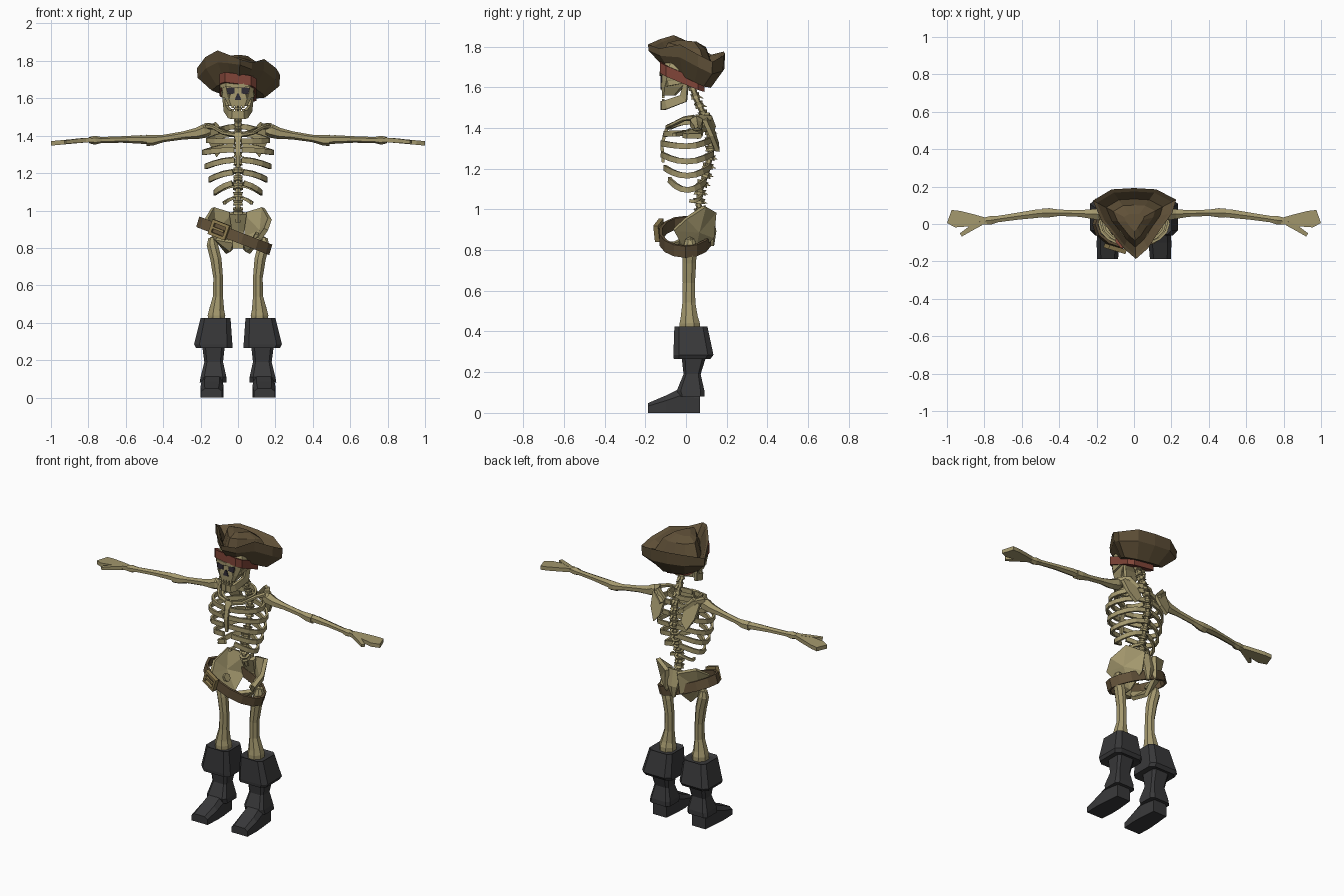
import bpy, bmesh, math
from mathutils import Vector


def material(name, col):
    m = bpy.data.materials.new(name)
    m.diffuse_color = (*col, 1)
    return m


BONE = material("old bone", (.37, .315, .155))
HAT = material("hat brown", (.115, .08, .039))
BELT = material("belt brown", (.125, .085, .042))
BRASS = material("dull brass", (.27, .20, .08))
BOOT = material("boot black", (.040, .040, .042))
RED = material("bandana red", (.22, .06, .04))
DARK = material("socket dark", (.03, .025, .035))


def add(name, verts, faces, mat, mirror=False, thick=0):
    me = bpy.data.meshes.new(name)
    me.from_pydata([tuple(v) for v in verts], [], faces)
    me.materials.append(mat)
    bm = bmesh.new()
    bm.from_mesh(me)
    bmesh.ops.recalc_face_normals(bm, faces=bm.faces)
    bm.to_mesh(me)
    bm.free()
    ob = bpy.data.objects.new(name, me)
    bpy.context.collection.objects.link(ob)
    if thick:
        s = ob.modifiers.new("thickness", 'SOLIDIFY')
        s.thickness, s.offset = thick, 0
    if mirror:
        ob.modifiers.new("mirror", 'MIRROR')
    return ob


def loft(name, rings, mat, mirror=False, closed=False):
    n, k = len(rings[0]), len(rings)
    verts = [v for r in rings for v in r]
    faces = []
    for i in range(k if closed else k - 1):
        a, b = i * n, (i + 1) % k * n
        faces += [(a + j, a + (j + 1) % n, b + (j + 1) % n, b + j) for j in range(n)]
    if not closed:
        faces += [tuple(range(n)), tuple(range((k - 1) * n, k * n))]
    return add(name, verts, faces, mat, mirror)


def tube(name, path, mat=BONE, n=6, mirror=True):
    """path of (x, y, z, half width, half height)"""
    P = [Vector(p[:3]) for p in path]
    vertical = abs((P[-1] - P[0]).normalized().z) > .75
    ref = Vector((0, 1, 0)) if vertical else Vector((0, 0, 1))
    k = 1.41 if n == 4 else 1.08
    rings = []
    for i, p in enumerate(P):
        t = (P[min(i + 1, len(P) - 1)] - P[max(i - 1, 0)]).normalized()
        s = t.cross(ref).normalized()
        u = s.cross(t)
        w, h = path[i][3] * k, path[i][4] * k
        rings.append([p + s * w * math.cos(a) + u * h * math.sin(a)
                      for a in (math.tau * (j + .5) / n for j in range(n))])
    return loft(name, rings, mat, mirror)


def boxy(z, x0, x1, y0, y1, f=.72):
    """eight-sided ring with cut corners"""
    cx, cy, w, d = (x0 + x1) / 2, (y0 + y1) / 2, (x1 - x0) / 2, (y1 - y0) / 2
    return [(cx + a * w, cy + b * d, z) for a, b in
            ((-f, -1), (f, -1), (1, -f), (1, f), (f, 1), (-f, 1), (-1, f), (-1, -f))]


def plate(name, pts, off, mat, mirror=True):
    o = Vector(off) / 2
    return loft(name, [[Vector(p) - o for p in pts], [Vector(p) + o for p in pts]], mat, mirror)


# --- hat: base, rolled brim, rim, groove, crown
def hat_plane(x, y):
    return 1.657 - .42 * y - .13 * x


rim = [(.01, -.187, 1.81), (.075, -.13, 1.79), (.14, -.03, 1.81), (.205, .06, 1.76),
       (.225, .13, 1.725), (.12, .185, 1.755), (0, .192, 1.765), (-.12, .185, 1.775),
       (-.22, .125, 1.76), (-.175, .02, 1.82), (-.11, -.06, 1.856), (-.055, -.13, 1.835)]


def hat_ring(f, zf):
    return [(x * f, .01 + (y - .01) * f, zf(x * f, y * f, z)) for x, y, z in rim]


loft("tricorn_hat", [
    hat_ring(.64, lambda x, y, z: hat_plane(x, y)),
    hat_ring(.98, lambda x, y, z: z * .6 + hat_plane(x, y) * .4),
    rim,
    hat_ring(.90, lambda x, y, z: z - .012),
    hat_ring(.68, lambda x, y, z: 1.725 - .2 * y),
    hat_ring(.50, lambda x, y, z: 1.805 - .15 * y - .1 * x),
    hat_ring(.24, lambda x, y, z: 1.828 - .1 * y)], HAT)
band = boxy(0, -.098, .098, -.128, .09)
loft("bandana", [[(x, y, hat_plane(x, y) + dz) for x, y, _ in band] for dz in (-.033, .02)], RED)

# --- skull, jaw, teeth and face hollows
loft("skull", [boxy(z, -w, w, yf, yb) for z, w, yf, yb in (
    (1.56, .05, -.118, -.05), (1.60, .07, -.12, -.01), (1.635, .083, -.118, .04),
    (1.69, .092, -.118, .09), (1.74, .075, -.09, .08))], BONE)
tube("brow", [(0, -.118, 1.665, .012, .01), (.06, -.115, 1.672, .012, .01), (.09, -.08, 1.665, .008, .01)], n=4)
tube("cheekbone", [(.04, -.115, 1.61, .01, .012), (.075, -.085, 1.618, .01, .012), (.083, -.01, 1.63, .008, .01)], n=4)
tube("jaw", [(.072, .0, 1.615, .008, .012), (.064, -.012, 1.545, .008, .022), (.042, -.095, 1.515, .01, .022),
             (.028, -.112, 1.51, .01, .022), (0, -.115, 1.51, .01, .022)], n=4)
for i, x in enumerate((.009, .028)):
    for nm, z in (("upper", 1.555), ("lower", 1.535)):
        tube(f"{nm}_tooth_{i}", [(x, -.112, z - .008, .007, .006), (x, -.112, z + .008, .007, .006)], n=4)
plate("eye_socket", [(.018, -.12, 1.625), (.055, -.12, 1.622), (.062, -.12, 1.655), (.02, -.12, 1.66)],
      (0, .009, 0), DARK)
plate("nose_hole", [(-.018, -.121, 1.59), (.018, -.121, 1.59), (.005, -.121, 1.625), (-.005, -.121, 1.625)],
      (0, .009, 0), DARK, False)

# --- spine: a core with vertebrae along it
curve = [(1.64, .02), (1.55, .048), (1.47, .085), (1.38, .115), (1.28, .122), (1.18, .10),
         (1.10, .07), (1.02, .062), (.94, .09)]


def spine_y(z):
    for (z1, y1), (z0, y0) in zip(curve, curve[1:]):
        if z >= z0:
            return y0 + (y1 - y0) * (z - z0) / (z1 - z0)
    return curve[-1][1]


tube("spine_core", [(0, y, z, .014, .014) for z, y in curve], mirror=False)
for i in range(15):
    z = 1.60 - i * .043
    y, r = spine_y(z), .021 + .0006 * i
    dy = spine_y(z + .012) - y
    tube(f"vertebra_{i}", [(0, y - dy, z - .013, r, r), (0, y, z, r * .8, r * .8), (0, y + dy, z + .013, r, r)],
         mirror=False)
    plate(f"vertebra_spur_{i}", [(0, y + .01, z + .01), (0, y + .042, z - .012), (0, y + .01, z - .01)],
          (.014, 0, 0), BONE, False)

# --- ribs: back height, side height, front height, width, front y, end x
for i, (zb, zs, zf, rx, yf, last) in enumerate((
        (1.45, 1.43, 1.405, .10, -.08, -84), (1.41, 1.375, 1.37, .165, -.105, -84),
        (1.345, 1.31, 1.325, .185, -.118, -84), (1.275, 1.235, 1.27, .172, -.118, -84),
        (1.21, 1.165, 1.205, .152, -.105, -80), (1.14, 1.095, 1.15, .125, -.085, -76),
        (1.07, 1.04, 1.055, .075, -.01, -20))):
    yb = spine_y(zb) + .01
    pts = []
    for k in range(9):
        a = math.radians(82 + (last - 82) * k / 8)
        s = math.sin(a)
        z = zs + (max(s, 0) ** 2) * (zb - zs) + (min(s, 0) ** 2) * (zf - zs)
        h = .008 if i == 6 else .014
        pts.append((rx * math.cos(a), (yf + yb) / 2 + (yb - yf) / 2 * s, z, .007, h))
    tube(f"rib_{i}", pts, n=4)
tube("breastbone", [(0, -.112, 1.23, .008, .007), (0, -.118, 1.31, .013, .008), (0, -.105, 1.37, .013, .008),
                    (0, -.085, 1.415, .026, .009)], n=4, mirror=False)

# --- shoulders
tube("collarbone", [(.018, -.088, 1.405, .014, .012), (.08, -.07, 1.415, .01, .01), (.13, -.01, 1.445, .011, .011),
                    (.16, .04, 1.45, .016, .014)])
plate("shoulder_blade", [(.07, .105, 1.42), (.12, .105, 1.475), (.165, .09, 1.44), (.155, .125, 1.36),
                         (.115, .155, 1.285), (.075, .15, 1.33)], (0, .022, 0), BONE)
tube("shoulder_ridge", [(.08, .135, 1.40, .01, .01), (.13, .115, 1.45, .012, .012), (.165, .055, 1.455, .018, .012)], n=4)

# --- arms and hands
tube("upper_arm", [(.15, .055, 1.43, .022, .022), (.18, .052, 1.425, .034, .034), (.22, .053, 1.412, .028, .028),
                   (.29, .056, 1.402, .019, .02), (.40, .06, 1.385, .018, .018), (.455, .06, 1.376, .026, .026),
                   (.49, .058, 1.375, .026, .028)])
tube("forearm", [(.485, .058, 1.378, .022, .022), (.52, .055, 1.38, .024, .021), (.62, .042, 1.38, .02, .016),
                 (.73, .026, 1.377, .018, .015), (.765, .02, 1.376, .024, .022), (.795, .017, 1.376, .02, .016)])
plate("hand", [(x, y, 1.378 - .09 * (x - .79)) for x, y in (
    (.785, .0), (.79, .033), (.85, .05), (.93, .07), (.975, .075), (1.0, .005), (.955, -.018), (.87, -.012))],
      (0, 0, .024), BONE)
tube("thumb", [(.82, .005, 1.376, .014, .012), (.87, -.022, 1.372, .014, .011), (.925, -.058, 1.366, .01, .009)], n=4)

# --- pelvis
add("hip_bone", [(.035, .14, .985), (.135, .09, 1.015), (.17, .0, .955), (.15, -.06, .90), (.115, -.03, .85),
                 (.055, .04, .775), (.045, .13, .86), (.125, .06, .89), (.02, -.08, .83), (.035, -.05, .785)],
    [(7, 0, 1), (7, 1, 2), (7, 2, 3), (7, 3, 4), (7, 4, 5), (7, 5, 6), (7, 6, 0), (4, 8, 9), (4, 9, 5)],
    BONE, True, .024)
tube("sacrum", [(0, .125, .82, .012, .012), (0, .13, .89, .035, .018), (0, .10, .985, .05, .028)], mirror=False)
tube("pubic_bridge", [(-.03, -.075, .82, .016, .022), (.03, -.075, .82, .016, .022)], n=4, mirror=False)


# --- slanted belt with buckle
def belt_ring(r, dz):
    ring = []
    for j in range(14):
        a = math.tau * j / 14
        x, y = -.02 + (.195 + r) * math.cos(a), -.003 + (.13 + r) * math.sin(a)
        ring.append((x + dz * .3, y, .865 - .385 * (x + .02) + dz))
    return ring


loft("belt", [belt_ring(0, -.028), belt_ring(0, .028), belt_ring(-.014, .028), belt_ring(-.014, -.028)],
     BELT, closed=True)
c, u, v, nrm = Vector((-.10, -.128, .897)), Vector((.9, -.27, -.35)), Vector((.33, -.1, .94)), Vector((-.28, -.96, 0))


def square(w, h, d):
    return [c + u * w * a + v * h * b + nrm * d for a, b in ((-1, -1), (1, -1), (1, 1), (-1, 1))]


loft("buckle", [square(.05, .042, -.008), square(.05, .042, .016), square(.034, .026, .016),
                square(.034, .026, -.008)], BRASS, closed=True)
plate("buckle_pin", [c + u * a + v * b + nrm * .01 for a, b in ((-.045, -.006), (.03, -.006), (.03, .006), (-.045, .006))],
      nrm * .01, BRASS, False)

# --- thigh bones
tube("thigh_neck", [(.085, .015, .865, .024, .024), (.115, .018, .85, .018, .02), (.145, .02, .828, .02, .024)])
tube("thigh_bone", [(.14, .02, .855, .018, .022), (.138, .02, .82, .03, .032), (.118, .016, .74, .03, .034),
                    (.106, .014, .64, .026, .03), (.107, .014, .54, .027, .032), (.114, .016, .47, .04, .042),
                    (.115, .018, .44, .047, .05), (.115, .018, .40, .045, .05)], n=8)

# --- boots
loft("boot_cuff", [boxy(.27, .065, .195, -.03, .105), boxy(.265, .03, .225, -.06, .12), boxy(.285, .03, .235, -.062, .135),
                   boxy(.425, .04, .20, -.057, .105), boxy(.415, .055, .185, -.04, .09)], BOOT, True)
loft("boot_shaft", [boxy(.08, .062, .205, -.035, .09), boxy(.11, .062, .20, -.045, .09), boxy(.19, .08, .18, -.012, .072),
                    boxy(.28, .07, .192, -.022, .10)], BOOT, True)
loft("boot_foot", [[(x0, y, 0), (x1, y, 0), (x1, y, h * .7), (x1 - .02, y, h), (x0 + .02, y, h), (x0, y, h * .7)]
                   for y, x0, x1, h in ((.07, .09, .185, .10), (-.03, .08, .195, .12), (-.10, .078, .2, .085),
                                        (-.187, .085, .197, .048))], BOOT, True)
